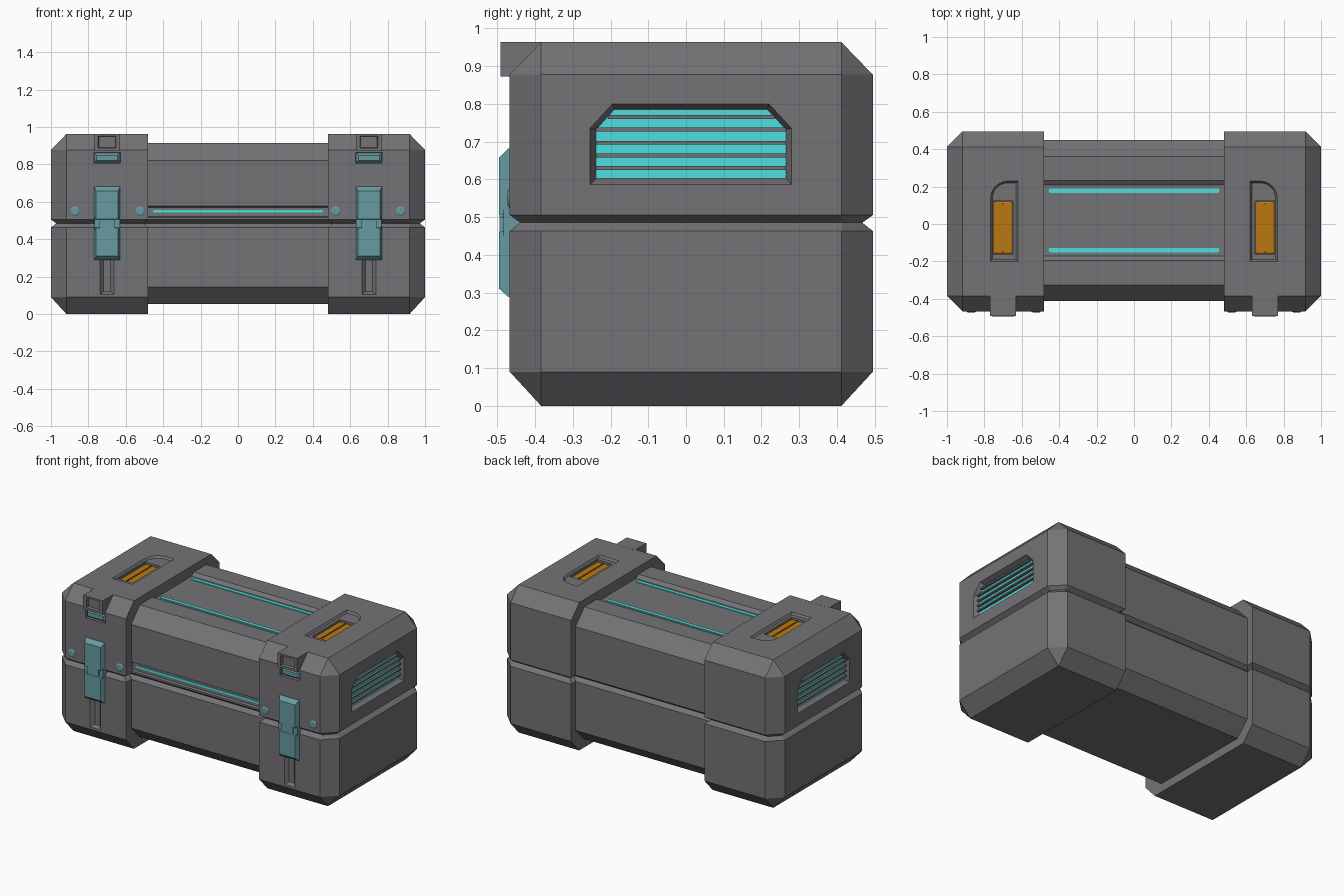
import bpy, bmesh, math

if "Cube" in bpy.data.objects:
    bpy.data.objects.remove(bpy.data.objects["Cube"])


def material(name, rgb):
    m = bpy.data.materials.new(name)
    m.diffuse_color = (*rgb, 1)
    m.use_nodes = True
    m.node_tree.nodes["Principled BSDF"].inputs["Base Color"].default_value = m.diffuse_color
    return m


GREY = material("grey_metal", (0.175, 0.168, 0.178))
TEAL = material("teal_metal", (0.135, 0.33, 0.355))
CYAN = material("cyan_glow", (0.075, 0.74, 0.74))
ORANGE = material("orange", (0.49, 0.19, 0.006))


def ring(axis, d, pts):
    """Place a flat outline at distance d along an axis."""
    place = {"x": lambda a, b: (d, a, b), "y": lambda a, b: (a, d, b), "z": lambda a, b: (a, b, d)}[axis]
    return [place(a, b) for a, b in pts]


def rect(a0, a1, b0, b1, i=0):
    return [(a0 + i, b0 + i), (a1 - i, b0 + i), (a1 - i, b1 - i), (a0 + i, b1 - i)]


def capsule(a0, a1, b0, b1):
    r = (b1 - b0) / 2
    arc = [math.radians(t) for t in range(-90, 91, 30)]
    return ([(a1 - r + r * math.cos(t), b0 + r + r * math.sin(t)) for t in arc]
            + [(a0 + r - r * math.cos(t), b0 + r - r * math.sin(t)) for t in arc])


def loft(name, rings, mat=None, mirror=False):
    """Skin a stack of outlines and cap both ends."""
    bm = bmesh.new()
    loops = [[bm.verts.new(p) for p in r] for r in rings]
    n = len(loops[0])
    for lo, hi in zip(loops, loops[1:]):
        for k in range(n):
            bm.faces.new((lo[k], lo[(k + 1) % n], hi[(k + 1) % n], hi[k]))
    bm.faces.new(loops[0][::-1])
    bm.faces.new(loops[-1])
    bmesh.ops.remove_doubles(bm, verts=bm.verts, dist=1e-5)
    bmesh.ops.recalc_face_normals(bm, faces=bm.faces)
    me = bpy.data.meshes.new(name)
    bm.to_mesh(me)
    bm.free()
    ob = bpy.data.objects.new(name, me)
    bpy.context.collection.objects.link(ob)
    if mat:
        me.materials.append(mat)
    if mirror:
        add_mirror(ob)
    return ob


def add_mirror(ob):
    ob.modifiers.new("Mirror", "MIRROR").use_mirror_merge = False


def cut(ob, rings):
    tool = loft("cutter", rings)
    tool.hide_render = True
    mod = ob.modifiers.new("Cut", "BOOLEAN")
    mod.operation, mod.solver, mod.object = "DIFFERENCE", "EXACT", tool
    bpy.context.view_layer.objects.active = ob
    bpy.ops.object.modifier_apply(modifier=mod.name)
    bpy.data.objects.remove(tool)


# Middle body: one cross-section with seam groove, front channel and top panel
section = [(-.325, .055), (-.412, .145), (-.412, .463), (-.387, .485), (-.412, .505), (-.412, .517),
           (-.398, .522), (-.398, .57), (-.412, .577), (-.412, .82), (-.325, .915), (-.195, .915),
           (-.17, .897), (.208, .897), (.232, .915), (.36, .915), (.45, .82), (.45, .505),
           (.425, .485), (.45, .463), (.45, .145), (.36, .055)]
loft("middle_body", [ring("x", x, section) for x in (-.53, .53)], GREY)

# Light strips on the middle body
loft("front_light_strip", [ring("y", y, capsule(-.455, .455, .542, .557)) for y in (-.396, -.402)], CYAN)
for name, y in (("front", -.14), ("back", .178)):
    loft(name + "_top_light_strip",
         [ring("z", z, capsule(-.457, .457, y - .012, y + .012)) for z in (.895, .902)], CYAN)

# End caps: chamfered boxes with a seam groove around them
Y0, Y1, C = -.467, .495, .083


def plan(z, i, j=0):
    return ring("z", z, [(.48 + j, Y0 + i), (1 - C, Y0 + i), (1 - i, Y0 + C),
                         (1 - i, Y1 - C), (1 - C, Y1 - i), (.48 + j, Y1 - i)])


cap = loft("end_cap", [plan(0, C), plan(.09, 0), plan(.463, 0), plan(.485, .028, .028),
                       plan(.505, 0), plan(.877, 0), plan(.963, C)], GREY)

# Vent opening in the end
vent_out = [(-.255, .585), (.28, .585), (.28, .735), (.22, .8), (-.195, .8), (-.255, .735)]
vent_in = [(-.238, .602), (.265, .602), (.265, .732), (.215, .785), (-.19, .785), (-.238, .732)]
cut(cap, [ring("x", 1.05, vent_out), ring("x", 1.001, vent_out), ring("x", .968, vent_in)])

# Shallow top recess with one rounded corner, and a deeper pocket in it
arc = [math.radians(t) for t in range(0, 91, 15)]


def top_outline(i):
    return ([(.62 + i, -.2 + i), (.767 - i, -.2 + i)]
            + [(.675 + (.092 - i) * math.cos(t), .138 + (.092 - i) * math.sin(t)) for t in arc]
            + [(.62 + i, .23 - i)])


cut(cap, [ring("z", 1.02, top_outline(0)), ring("z", .964, top_outline(0)), ring("z", .95, top_outline(.01))])
cut(cap, [ring("z", z, rect(.648, .752, -.162, .122)) for z in (1.02, .925)])

# Pocket above the latch and guide channel below it
cut(cap, [ring("y", y, rect(.628, .772, .807, .863)) for y in (-.52, -.445)])
cut(cap, [ring("y", -.52, rect(.662, .738, .105, .31)), ring("y", -.468, rect(.662, .738, .105, .31)),
          ring("y", -.447, rect(.682, .718, .12, .3))])
add_mirror(cap)

# Vent glow panel and slats
loft("vent_glow", [ring("x", x, vent_in) for x in (.965, .972)], CYAN, True)
for k, z in enumerate((.63, .663, .697, .732, .765)):
    a, b = (-.238, .265) if k < 4 else (-.207, .234)
    loft("vent_slat", [ring("x", x, rect(a, b, z - .005, z + .005)) for x in (.968, .988)], GREY, True)

# Orange grip plates and centre rib in the top pocket
loft("grip_plate", [ring("z", .92, rect(.649, .751, -.161, .121)), ring("z", .936, rect(.649, .751, -.161, .121)),
                    ring("z", .94, rect(.649, .751, -.161, .121, .008))], ORANGE, True)
loft("grip_rib", [ring("z", .935, rect(.696, .704, -.15, .11)),
                  ring("z", .946, rect(.698, .702, -.148, .108))], ORANGE, True)

# Block overhanging the front edge, with a sunken window
block = (.63, .77, .872, .9635)
loft("overhang_block", [ring("y", -.375, rect(*block)), ring("y", -.492, rect(*block)),
                        ring("y", -.492, rect(.652, .748, .887, .952)),
                        ring("y", -.476, rect(.656, .744, .891, .948))], GREY, True)

# Teal catch plate in the pocket
catch = (.632, .768, .811, .86)
loft("catch_plate", [ring("y", -.44, rect(*catch)), ring("y", -.453, rect(*catch)),
                     ring("y", -.465, rect(*catch, .011))], TEAL, True)

# Latch: upper and lower bevelled plates joined by a hinge block
for name, z0, z1, lo, hi in (("upper", .503, .682, .004, .024), ("lower", .288, .468, .022, .008)):
    loft(name + "_latch", [ring("y", -.455, rect(.63, .77, z0, z1)), ring("y", -.47, rect(.63, .77, z0, z1)),
                           ring("y", -.495, rect(.642, .758, z0 + lo, z1 - hi))], TEAL, True)
loft("latch_hinge", [ring("y", -.43, rect(.632, .768, .45, .52)),
                     ring("y", -.484, rect(.632, .768, .45, .52))], TEAL, True)
loft("latch_tongue", [ring("y", y, [(.66, .46), (.74, .46), (.74, .5), (.725, .513), (.675, .513), (.66, .5)])
                      for y in (-.47, -.4935)], TEAL, True)

# Round studs either side of each latch
for x in (.523, .87):
    def circle(r):
        return [(x + r * math.cos(t * math.pi / 8), .55 + r * math.sin(t * math.pi / 8)) for t in range(16)]
    loft("stud", [ring("y", -.45, circle(.026)), ring("y", -.468, circle(.026)),
                  ring("y", -.473, circle(.018))], TEAL, True)
